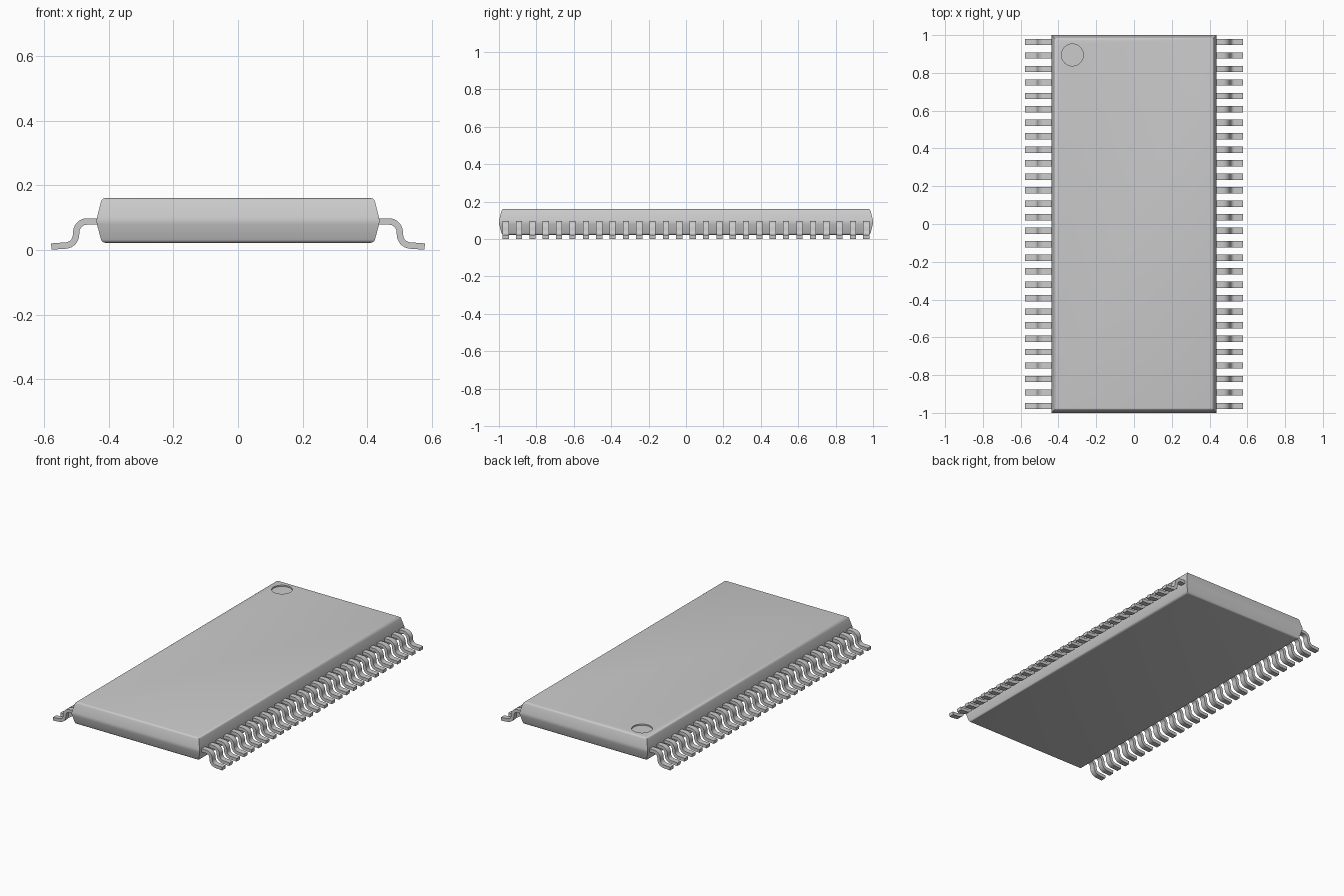
import bpy, bmesh, math
from mathutils import Vector

cube = bpy.data.objects.get("Cube")
if cube:
    bpy.data.objects.remove(cube, do_unlink=True)

grey = bpy.data.materials.new("plain_grey")
grey.use_nodes = True
grey.diffuse_color = (0.6, 0.6, 0.6, 1)
bsdf = grey.node_tree.nodes["Principled BSDF"]
bsdf.inputs["Base Color"].default_value = grey.diffuse_color
bsdf.inputs["Roughness"].default_value = 0.6


def make_object(name, bm):
    bmesh.ops.recalc_face_normals(bm, faces=bm.faces[:])
    mesh = bpy.data.meshes.new(name)
    bm.to_mesh(mesh)
    bm.free()
    mesh.materials.append(grey)
    obj = bpy.data.objects.new(name, mesh)
    bpy.context.collection.objects.link(obj)
    return obj


def activate(obj):
    bpy.ops.object.select_all(action='DESELECT')
    obj.select_set(True)
    bpy.context.view_layer.objects.active = obj


def smooth(obj):
    activate(obj)
    bpy.ops.object.shade_smooth_by_angle(angle=math.radians(30))


# Body: stacked rectangles, widest at the waist, with rounded horizontal edges
BOTTOM, WAIST, TOP = 0.022, 0.09, 0.161
bm = bmesh.new()
rings = []
for x, y, z in ((0.421, 0.984, BOTTOM), (0.439, 1.002, WAIST), (0.421, 0.984, TOP)):
    rings.append([bm.verts.new((sx * x, sy * y, z))
                  for sx, sy in ((-1, -1), (1, -1), (1, 1), (-1, 1))])
for low, high in zip(rings, rings[1:]):
    for i in range(4):
        j = (i + 1) % 4
        bm.faces.new((low[i], low[j], high[j], high[i]))
bm.faces.new(rings[0][::-1])
bm.faces.new(rings[-1])
level = [e for e in bm.edges if abs(e.verts[0].co.z - e.verts[1].co.z) < 1e-5]
bmesh.ops.bevel(bm, geom=level, offset=0.011, segments=3, profile=0.5, affect='EDGES')
body = make_object("package_body", bm)

# Shallow round index mark sunk in the top corner
bpy.ops.mesh.primitive_cylinder_add(vertices=40, radius=0.058, depth=0.1,
                                    location=(-0.326, 0.895, TOP + 0.042))
cutter = bpy.context.object
cutter.name = "index_mark_cutter"
cutter.hide_render = True
cutter.data.materials.append(grey)
cut = body.modifiers.new("index_mark", 'BOOLEAN')
cut.operation = 'DIFFERENCE'
cut.solver = 'EXACT'
cut.object = cutter
activate(body)
bpy.ops.object.modifier_apply(modifier=cut.name)
bpy.data.objects.remove(cutter, do_unlink=True)
smooth(body)


# Lead centreline: walk along straights and arcs, recording point and heading
def lead_path():
    pos, heading = Vector((0.41, 0.088)), 0.0
    path = [(pos.copy(), heading)]
    for length, turn, radius in ((0.058, -85, 0.032), (0.014, 81, 0.034), (0.045, 0, 0)):
        pos += length * Vector((math.cos(heading), math.sin(heading)))
        path.append((pos.copy(), heading))
        steps = 7 if turn else 0
        for _ in range(steps):
            delta = math.radians(turn) / steps
            chord = 2 * radius * math.sin(abs(delta) / 2)
            mid = heading + delta / 2
            pos += chord * Vector((math.cos(mid), math.sin(mid)))
            heading += delta
            path.append((pos.copy(), heading))
    return path


HALF_THICK, HALF_WIDTH, PITCH, COUNT = 0.0098, 0.0165, 0.0714, 28


def add_lead(bm, path, side, y):
    sections = []
    for pos, heading in path:
        normal = Vector((-math.sin(heading), math.cos(heading))) * HALF_THICK
        section = []
        for t, w in ((-1, -1), (-1, 1), (1, 1), (1, -1)):
            p = pos + normal * t
            section.append(bm.verts.new((side * p.x, y + w * HALF_WIDTH, p.y)))
        sections.append(section)
    for a, b in zip(sections, sections[1:]):
        for i in range(4):
            j = (i + 1) % 4
            bm.faces.new((a[i], a[j], b[j], b[i]))
    bm.faces.new(sections[0])
    bm.faces.new(sections[-1])


# One row of gull-wing leads on each long side
for name, side in (("left_leads", 1), ("right_leads", -1)):
    bm = bmesh.new()
    for i in range(COUNT):
        add_lead(bm, lead_path(), side, (i - (COUNT - 1) / 2) * PITCH)
    smooth(make_object(name, bm))
